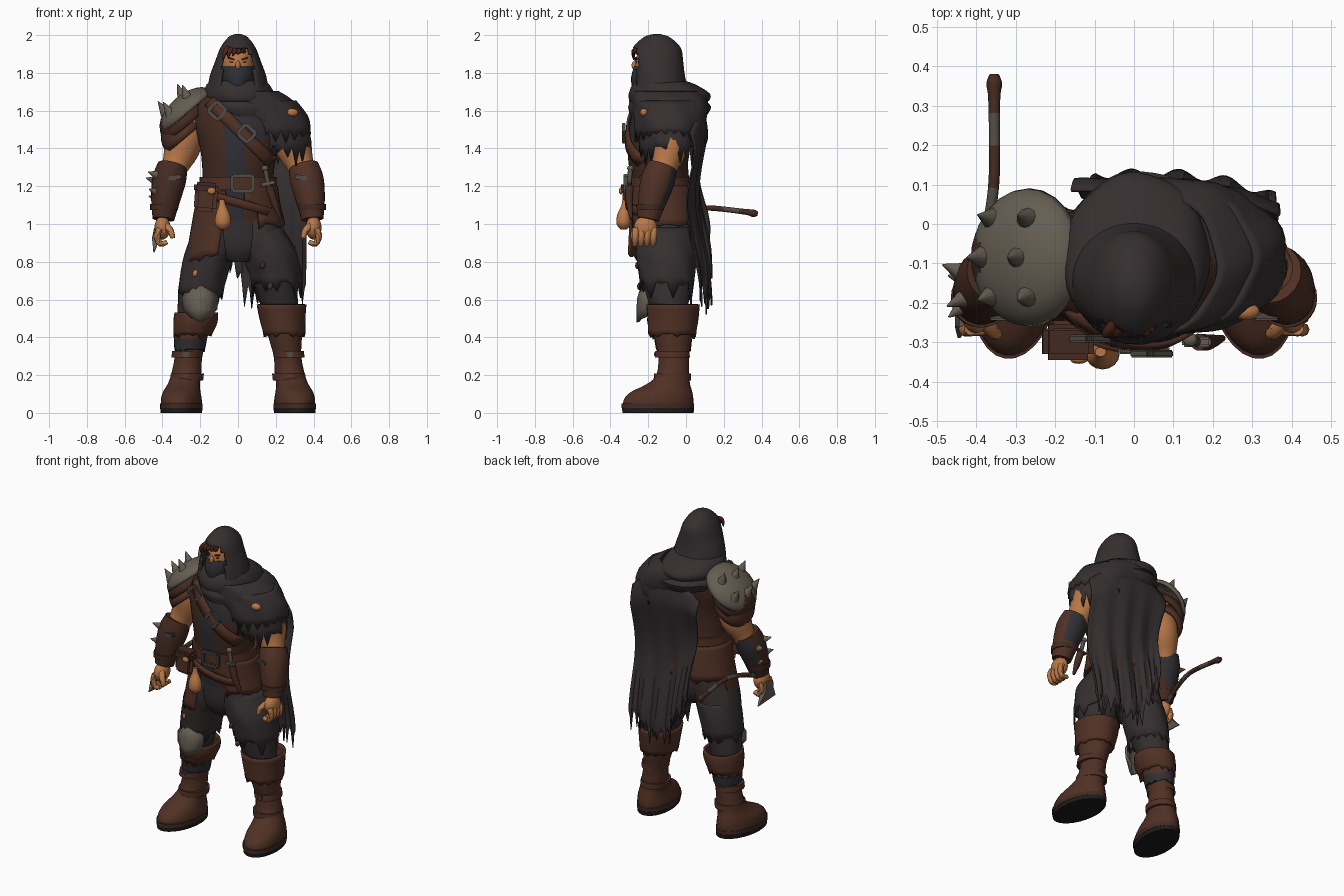
import bpy, bmesh, math, random
from mathutils import Vector, Matrix

random.seed(4)
cube = bpy.data.objects.get("Cube")
if cube:
    bpy.data.objects.remove(cube)


def material(name, r, g, b):
    m = bpy.data.materials.new(name)
    m.use_nodes = True
    m.diffuse_color = (r, g, b, 1)
    m.node_tree.nodes["Principled BSDF"].inputs["Base Color"].default_value = (r, g, b, 1)
    return m


CLOTH = material("charcoal cloth", .036, .028, .029)
LEATHER = material("brown leather", .08, .03, .018)
DARK = material("dark leather", .057, .023, .015)
SKIN = material("tan skin", .48, .185, .064)
METAL = material("worn metal", .13, .11, .083)
IRON = material("dark iron", .08, .07, .058)
NAVY = material("blue grey cloth", .029, .028, .034)
SOLE = material("black sole", .013, .011, .011)
HAIR = material("auburn hair", .07, .018, .009)


# ---- helpers ----
def finish(bm, name, mat, thick=0, other=None, rule=None, angle=45):
    bmesh.ops.recalc_face_normals(bm, faces=bm.faces)
    if rule:
        for f in bm.faces:
            f.material_index = int(rule(f))
    me = bpy.data.meshes.new(name)
    bm.to_mesh(me)
    bm.free()
    me.materials.append(mat)
    if other:
        me.materials.append(other)
    me.shade_smooth()
    me.set_sharp_from_angle(angle=math.radians(angle))
    ob = bpy.data.objects.new(name, me)
    bpy.context.collection.objects.link(ob)
    if thick:
        mod = ob.modifiers.new("thickness", "SOLIDIFY")
        mod.thickness = thick
        mod.offset = 0
    return ob


def smooth_rows(rows, k):
    out = []
    for i in range(len(rows) - 1):
        quad = (rows[max(i - 1, 0)], rows[i], rows[i + 1], rows[min(i + 2, len(rows) - 1)])
        for j in range(k):
            t = j / k
            out.append([b + .5 * t * (c - a + t * (2*a - 5*b + 4*c - d + t * (3*(b - c) + d - a)))
                        for a, b, c, d in zip(*quad)])
    return out + [list(rows[-1])]


def bridge(bm, rings, closed=True, caps=True):
    vs = [[bm.verts.new(p) for p in ring] for ring in rings]
    n = len(vs[0])
    for a, b in zip(vs, vs[1:]):
        for i in range(n if closed else n - 1):
            j = (i + 1) % n
            bm.faces.new((a[i], a[j], b[j], b[i]))
    if closed and caps:
        bm.faces.new(vs[0])
        bm.faces.new(vs[-1])


def loft(name, rows, mat, side=1, n=28, k=3, rag=0, yaw=0, caps=True, folds=0, hole=None, **kw):
    """Stacked horizontal ellipses (x, y, z, rx, ry); the last edge can be ragged."""
    rings = []
    for x, y, z, rx, ry in smooth_rows(rows, k):
        ring = []
        for i in range(n):
            a = math.tau * i / n
            g = 1 + folds * math.sin(a * 7 + z * 20)
            p = Matrix.Rotation(yaw, 3, "Z") @ Vector((rx * g * math.cos(a), ry * g * math.sin(a), 0))
            ring.append(Vector((side * (x + p.x), y + p.y, z)))
        rings.append(ring)
    for i, p in enumerate(rings[-1]):
        p.z -= rag * random.random() * (1 if i % 2 else .2)
    bm = bmesh.new()
    bridge(bm, rings, caps=caps)
    if hole:
        gone = [f for f in bm.faces if hole(f.calc_center_median())]
        bmesh.ops.delete(bm, geom=gone, context="FACES")
    return finish(bm, name, mat, **kw)


def tube(name, pts, mat, side=1, n=12, k=3, **kw):
    """Round tube through (x, y, z, radius) points."""
    rows = [(Vector((side * r[0], r[1], r[2])), r[3]) for r in smooth_rows(pts, k)]
    rings = []
    for i, (p, r) in enumerate(rows):
        d = rows[min(i + 1, len(rows) - 1)][0] - rows[max(i - 1, 0)][0]
        q = Vector((0, 1, 0)).rotation_difference(d)
        rings.append([p + q @ Vector((r * math.cos(math.tau * j / n), 0, r * math.sin(math.tau * j / n)))
                      for j in range(n)])
    bm = bmesh.new()
    bridge(bm, rings)
    return finish(bm, name, mat, **kw)


def ball(name, loc, size, mat, tilt=0, half=False, **kw):
    bm = bmesh.new()
    bmesh.ops.create_uvsphere(bm, u_segments=24, v_segments=16, radius=1)
    if half:
        low = [v for v in bm.verts if v.co.z < -.01]
        bmesh.ops.delete(bm, geom=low, context="VERTS")
    bm.transform(Matrix.Translation(loc) @ Matrix.Rotation(tilt, 4, "Y") @ Matrix.Diagonal((*size, 1)))
    return finish(bm, name, mat, **kw)


def box(name, loc, size, mat, tilt=0, bevel=.012):
    bm = bmesh.new()
    bmesh.ops.create_cube(bm, size=1)
    bm.transform(Matrix.Diagonal((*size, 1)))
    bmesh.ops.bevel(bm, geom=bm.edges[:], offset=bevel, segments=2, affect="EDGES")
    bm.transform(Matrix.Translation(loc) @ Matrix.Rotation(tilt, 4, "Y"))
    return finish(bm, name, mat)


def spike(name, loc, direction, r, h, mat=METAL):
    bm = bmesh.new()
    bmesh.ops.create_cone(bm, segments=10, radius1=r, radius2=.002, depth=h, cap_ends=True)
    q = Vector(direction).to_track_quat("Z", "Y").to_matrix().to_4x4()
    bm.transform(Matrix.Translation(loc) @ q @ Matrix.Translation((0, 0, h * .35)))
    return finish(bm, name, mat)


def buckle(name, loc, w, h, tilt):
    for s in (-1, 1):
        turn = Matrix.Rotation(tilt, 3, "Y")
        box(name + "_side", Vector(loc) + turn @ Vector((s * w, 0, 0)), (.02, .02, h * 2), IRON, tilt, .004)
        box(name + "_bar", Vector(loc) + turn @ Vector((0, 0, s * h)), (w * 2, .02, .02), IRON, tilt, .004)


# ---- torso, with a front surface that straps can follow ----
TORSO = [(0, -.11, .98, .2, .15), (0, -.12, 1.1, .2, .155), (0, -.14, 1.25, .188, .155),
         (.005, -.15, 1.4, .205, .16), (0, -.13, 1.55, .235, .165), (0, -.12, 1.65, .2, .15),
         (0, -.13, 1.74, .1, .1)]


def front(x, z, gap=.008):
    a, b = next((p, q) for p, q in zip(TORSO, TORSO[1:]) if z <= q[2])
    t = (z - a[2]) / (b[2] - a[2])
    _, y, _, rx, ry = [p + (q - p) * t for p, q in zip(a, b)]
    return y - gap - ry * math.sqrt(max(0, 1 - (x / rx) ** 2))


def strap(name, start, end, width, mat, gap=.01):
    (x0, z0), (x1, z1) = start, end
    across = Vector((z0 - z1, x1 - x0)).normalized() * width / 2
    rings = []
    for i in range(13):
        x, z = x0 + (x1 - x0) * i / 12, z0 + (z1 - z0) * i / 12
        rings.append([(x + s * across.x, front(x + s * across.x, z + s * across.y, gap), z + s * across.y)
                      for s in (-1, 0, 1)])
    bm = bmesh.new()
    bridge(bm, rings, closed=False)
    finish(bm, name, mat, thick=.014)


def vest_center(f):
    c = f.calc_center_median()
    return c.y < -.2 and -.065 < c.x < (.05 if c.z < 1.45 else .2)


loft("vest", TORSO, DARK, n=36, other=NAVY, rule=vest_center)
strap("chest_strap", (-.15, 1.65), (.175, 1.33), .065, LEATHER, .012)
buckle("upper_buckle", (-.11, front(-.11, 1.6, .03), 1.6), .036, .034, .75)
buckle("lower_buckle", (.045, front(.045, 1.47, .03), 1.48), .036, .034, .75)
loft("waist_belt", [(0, -.135, 1.18, .207, .172), (0, -.138, 1.25, .203, .172)], LEATHER, k=1, n=36)
buckle("belt_buckle", (.025, -.32, 1.215), .055, .04, 0)
strap("slanted_belt", (-.17, 1.16), (.185, 1.06), .045, LEATHER, .04)

# ---- hips, leather skirt and trousers ----
loft("pelvis", [(0, -.11, .8, .09, .1), (0, -.11, .88, .19, .145), (0, -.11, 1.05, .205, .155)], CLOTH)
skirt = loft("hip_skirt", [(0, -.13, 1.2, .205, .17), (0, -.12, 1.1, .22, .18), (0, -.115, 1, .245, .185)],
             LEATHER, n=40, rag=.03, caps=False, thick=.012,
             hole=lambda c: c.y < -.2 and -.08 < c.x < (.1 if c.z < 1.09 else .03))
for v in skirt.data.vertices:
    if v.co.x < -.06 and v.co.y < -.08 and v.co.z < 1.04:
        v.co += Vector((-.03, -.01, -.16 + .4 * min(0, v.co.x + .15)))
for side, leg in ((1, "left"), (-1, "right")):
    loft(leg + "_trouser", [(.1, -.11, 1.02, .11, .14), (.125, -.115, .9, .14, .145), (.165, -.11, .8, .13, .14),
         (.195, -.1, .68, .112, .125), (.22, -.09, .58, .1, .105), (.24, -.08, .48, .085, .09)],
         CLOTH, side, folds=.015)
    # boots
    loft(leg + "_sole", [(.3, -.148, 0, .107, .19), (.3, -.148, .025, .11, .193)], SOLE, side, k=1, yaw=.14)
    loft(leg + "_boot", [(.3, -.148, .024, .106, .187), (.3, -.145, .07, .106, .186), (.298, -.13, .11, .098, .165),
         (.288, -.095, .15, .085, .118), (.275, -.07, .2, .08, .088), (.262, -.065, .3, .073, .082),
         (.25, -.068, .4, .088, .1), (.24, -.07, .5, .095, .105)], LEATHER, side, yaw=.14)
    loft(leg + "_toe_seam", [(.3, -.15, .026, .111, .194), (.3, -.15, .05, .111, .194)], DARK, side, k=1, yaw=.14)
    for z, r in ((.19, .088), (.31, .081)):
        loft(leg + "_boot_strap", [(.272, -.072, z - .018, r, r + .012), (.268, -.072, z + .018, r, r + .01)],
             LEATHER, side, k=1, yaw=.1)
        box(leg + "_strap_buckle", (side * .275, -.162, z), (.03, .016, .03), IRON, bevel=.005)
loft("left_cuff", [(.232, -.068, .575, .125, .135), (.236, -.07, .5, .115, .128), (.245, -.075, .42, .104, .12)],
     LEATHER, caps=False, rag=.02, folds=.012, thick=.014)
loft("right_cuff", [(-.22, -.075, .53, .108, .12), (-.225, -.075, .48, .11, .125), (-.24, -.07, .42, .095, .11)],
     LEATHER, caps=False, rag=.03, folds=.015, thick=.014)
loft("right_shin_wrap", [(-.252, -.068, .39, .088, .1), (-.256, -.067, .34, .081, .092)], NAVY, k=1, rag=.02)
loft("left_thigh_rag", [(.12, -.11, .98, .11, .13), (.16, -.11, .87, .14, .152), (.185, -.105, .78, .14, .15),
     (.205, -.1, .7, .13, .14)], CLOTH, caps=False, rag=.13, folds=.025, thick=.008)
loft("right_thigh_rag", [(-.15, -.11, .84, .125, .138), (-.175, -.105, .76, .124, .138), (-.2, -.1, .64, .115, .128)],
     CLOTH, caps=False, rag=.07, folds=.015, thick=.008)
for x, y, z, mat in ((-.225, -.232, .74, SKIN), (.17, -.247, .67, LEATHER), (.13, -.257, .78, DARK)):
    ball("trouser_patch", (x, y, z), (.014, .012, .02), mat, .4)
# knee guard
bm = bmesh.new()
bridge(bm, [[(-.2 + w * t, -.245 + d + .05 * t * t, z + .03 * (1 - abs(t)) * up) for t in (-1, -.5, 0, .5, 1)]
            for w, d, z, up in ((.065, .02, .66, 1), (.092, -.005, .61, 0), (.085, -.01, .55, 0), (.05, -.01, .51, -1))],
       closed=False)
finish(bm, "knee_guard", METAL, thick=.016)

# ---- head and hood ----
ball("head", (0, -.165, 1.84), (.085, .105, .12), SKIN)
ball("nose", (0, -.27, 1.84), (.013, .018, .025), SKIN)
loft("face_mask", [(0, -.165, 1.837, .087, .108), (0, -.175, 1.78, .088, .115), (0, -.185, 1.72, .06, .1),
     (0, -.2, 1.67, .015, .06)], NAVY)
for s in (-1, 1):
    box("eyebrow", (s * .035, -.265, 1.875), (.04, .014, .01), HAIR, s * -.3, .003)
    box("eye", (s * .034, -.263, 1.857), (.02, .008, .007), SOLE, s * -.15, .002)
for i in range(5):
    x = -.066 + i * .024
    tube("hair_lock", [(x * .6, -.23, 1.94, .01), (x, -.275, 1.915, .014), (x - .012, -.277, 1.87 + i * .01, .003)], HAIR)
loft("hood", [(0, -.155, 2, .012, .015), (0, -.155, 1.984, .048, .065), (0, -.155, 1.93, .088, .122),
     (0, -.155, 1.86, .115, .134), (0, -.147, 1.78, .144, .136), (0, -.14, 1.71, .155, .15)], CLOTH, n=40, k=4,
     thick=.012, hole=lambda c: c.y < -.2 and abs(c.x) < .084 - max(0, c.z - 1.86) * .5 and 1.72 < c.z < 1.925)
loft("cowl", [(0, -.14, 1.76, .13, .125), (0, -.12, 1.74, .165, .165), (.005, -.09, 1.69, .185, .215),
     (.01, -.09, 1.65, .18, .21), (.01, -.095, 1.655, .17, .195), (.02, -.085, 1.62, .205, .22),
     (.03, -.09, 1.57, .19, .2)], CLOTH, n=40, folds=.012, caps=False)
loft("shoulder_mantle", [(.04, -.1, 1.7, .17, .18), (.085, -.085, 1.65, .2, .195), (.125, -.08, 1.57, .222, .19),
     (.165, -.085, 1.5, .21, .17), (.185, -.09, 1.42, .2, .155)], CLOTH, n=48, caps=False, rag=.12, folds=.02, thick=.01)
loft("mantle_layer", [(.1, -.09, 1.65, .2, .18), (.15, -.085, 1.57, .214, .182), (.17, -.085, 1.5, .215, .18)],
     CLOTH, n=48, caps=False, rag=.08, folds=.025, thick=.01)
ball("torn_shoulder_patch", (.285, -.222, 1.59), (.034, .022, .022), SKIN)

# ---- ragged cape, tucked under the mantle and wrapped towards the arm ----
cols, lines = 48, 20
teeth = [(0, .45, 1, .5)[i % 4] * random.uniform(.05, .15) for i in range(cols + 1)]
rings = []
for j in range(lines + 1):
    v, ring = j / lines, []
    for i in range(cols + 1):
        u = i / cols
        x = -.16 + .06 * v + u * (.53 - .07 * v)
        top = 1.63 - 1.7 * (x - .08) ** 2
        hem = .96 - .29 * min(1, u * 3.2) + .03 * math.sin(u * 9)
        z = top + (hem - teeth[i] * v * v - top) * v
        y = .125 - .04 * max(0, 1 - v * 7) - .063 * math.sin(v * math.pi) ** 2 - .75 * max(0, x - .08) ** 2
        ring.append((x, y + .012 * v * math.sin(u * 24 + v * 3), z))
    rings.append(ring)
bm = bmesh.new()
bridge(bm, rings, closed=False)
finish(bm, "cape", CLOTH, thick=.008)

# ---- arms and hands ----
for side, arm in ((1, "left"), (-1, "right")):
    tube(arm + "_upper_arm", [(.24, -.09, 1.58, .08), (.275, -.09, 1.48, .098), (.3, -.09, 1.39, .094),
         (.335, -.115, 1.3, .07), (.36, -.14, 1.22, .07)], SKIN, side, n=20)
    tube(arm + "_bracer", [(.347, -.125, 1.305, .08), (.365, -.15, 1.23, .09), (.385, -.18, 1.12, .076),
         (.395, -.2, 1.025, .058)], LEATHER if side > 0 else DARK, side, n=20,
         other=NAVY, rule=lambda f: f.normal.y > .6 and f.calc_center_median().z > 1.1)
    loft(arm + "_bracer_band", [(.388, -.186, 1.106, .077, .077), (.392, -.19, 1.074, .073, .073)], DARK, side, k=1)
    box(arm + "_bracer_plate", (side * .335, -.233, 1.245), (.07, .025, .025), IRON, side * .2, .006)
    ball(arm + "_palm", (side * .4, -.215, .98), (.042, .062, .062), SKIN)
    for i in range(4):
        y = -.265 + i * .032
        tube(arm + "_finger", [(.415, y, .975, .018), (.428, y - .003, .935, .018), (.41, y - .005, .895, .016),
             (.375, y - .005, .905, .013)], SKIN, side, n=8)
    tube(arm + "_thumb", [(.38, -.25, .99, .02), (.355, -.275, .96, .018), (.345, -.28, .925, .013)], SKIN, side, n=8)
for x, y, z in ((-.435, -.19, 1.26), (-.445, -.12, 1.23), (-.435, -.21, 1.17), (-.43, -.14, 1.13)):
    spike("bracer_spike", (x, y, z), (x + .36, y + .155, .03), .026, .055)

# ---- spiked shoulder guard ----
LEAN, GUARD, SIZE = -.7, Vector((-.265, -.085, 1.59)), Vector((.165, .168, .09))
ball("shoulder_guard", GUARD, SIZE, METAL, LEAN, half=True, thick=.016)
ball("guard_lining", (-.275, -.085, 1.515), (.13, .14, .13), DARK, LEAN, half=True, thick=.02)
ball("guard_lower_flap", (-.28, -.085, 1.455), (.115, .13, .125), LEATHER, LEAN, half=True, thick=.02)
for a in (-.45, .3):
    for b in (-.58, 0, .58):
        d = Vector((a - .1 * (b == 0), b, math.sqrt(1 - a * a - b * b)))
        turn = Matrix.Rotation(LEAN, 3, "Y")
        aim = turn @ Vector((d.x * .4, d.y * .4, 1)) + Vector((0, 0, .6))
        spike("guard_spike", GUARD + turn @ (d * SIZE), aim, .033, .08)

# ---- belt gear ----
box("belt_pouch", (-.17, -.29, 1.14), (.12, .09, .15), LEATHER, .08, .02)
box("pouch_flap", (-.168, -.3, 1.19), (.13, .09, .06), DARK, .08, .015)
ball("pouch_button", (-.14, -.345, 1.175), (.022, .01, .018), SKIN)
loft("coin_bag", [(-.085, -.325, 1.13, .014, .012), (-.083, -.325, 1.095, .02, .018), (-.08, -.33, 1.05, .038, .034),
     (-.08, -.33, 1, .042, .038), (-.08, -.33, .97, .015, .015)], SKIN, n=16)
tube("dagger_sheath", [(.165, -.3, 1.2, .022), (.19, -.3, 1.12, .02), (.225, -.29, 1.03, .008)], DARK)
tube("dagger_grip", [(.162, -.3, 1.2, .012), (.145, -.295, 1.29, .013)], IRON, k=1)
box("dagger_guard", (.16, -.3, 1.215), (.075, .025, .018), METAL, -.2, .005)
ball("dagger_pommel", (.143, -.294, 1.295), (.018, .018, .015), METAL)

# ---- hand axe ----
tube("axe_handle", [(-.415, -.26, .955, .016), (-.395, -.14, 1.03, .015), (-.37, 0, 1.075, .014),
     (-.355, .12, 1.085, .014), (-.355, .31, 1.065, .015), (-.355, .355, 1.057, .02), (-.355, .38, 1.055, .012)],
     DARK, other=IRON, k=5, rule=lambda f: math.sin(f.calc_center_median().y * 32) > .4)
bm = bmesh.new()
bridge(bm, [[(x + sx * t, y, z) for sx, (y, z) in ((1, a), (1, b), (-1, b), (-1, a))]
            for x, t, a, b in ((-.42, .024, (-.26, .97), (-.2, .98)), (-.435, .02, (-.26, .92), (-.18, .925)),
                               (-.445, .003, (-.29, .86), (-.11, .85)))])
finish(bm, "axe_blade", METAL)
